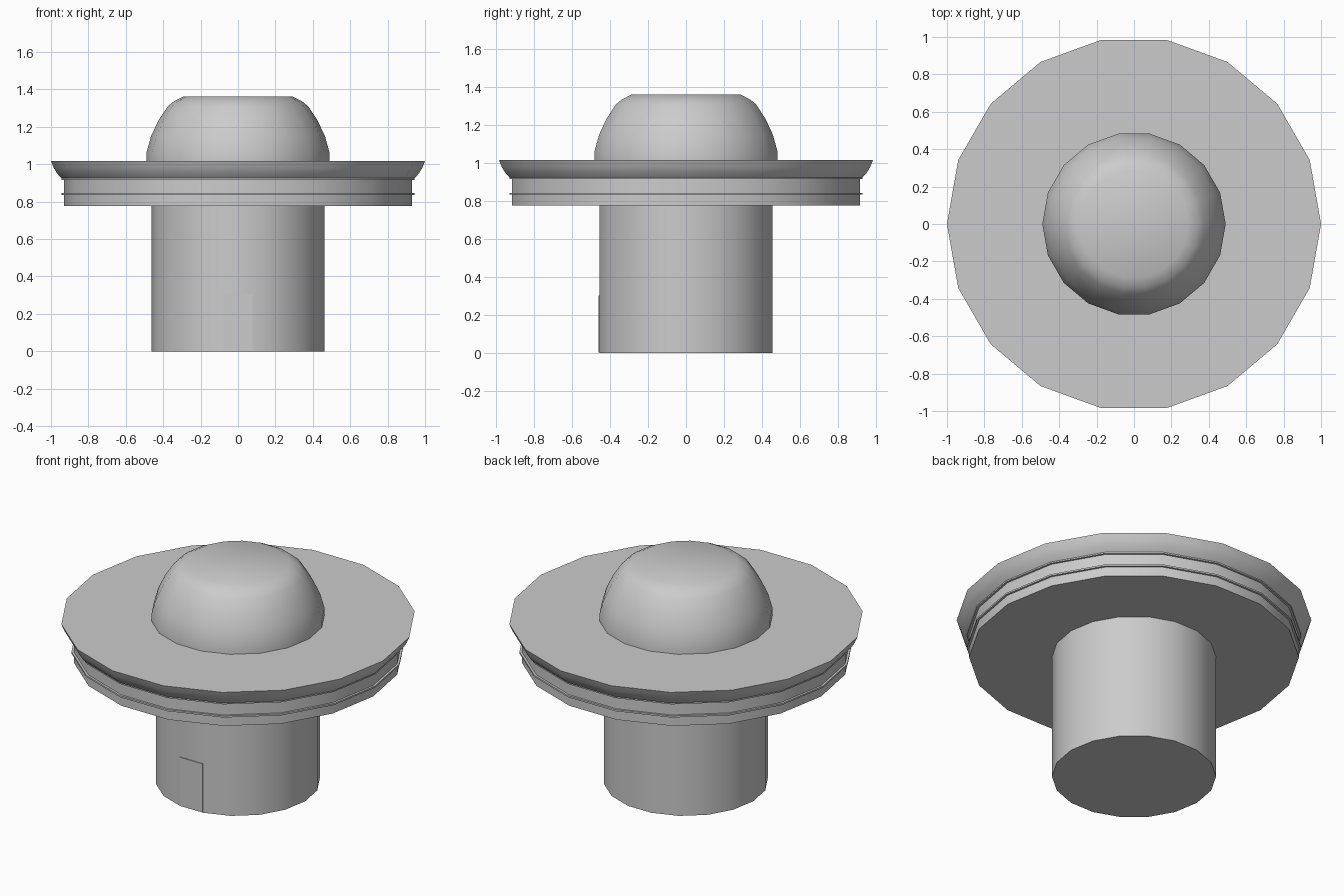
import bpy, bmesh, math

SIDES = 18

cube = bpy.data.objects.get("Cube")
if cube:
    bpy.data.objects.remove(cube, do_unlink=True)

grey = bpy.data.materials.new("light_grey")
grey.use_nodes = True
colour = (0.6, 0.6, 0.6, 1)
grey.diffuse_color = colour
grey.node_tree.nodes["Principled BSDF"].inputs["Base Color"].default_value = colour


def finish(name, bm, angle):
    """Turn the bmesh into a shaded object with the grey material."""
    bmesh.ops.recalc_face_normals(bm, faces=bm.faces)
    mesh = bpy.data.meshes.new(name)
    bm.to_mesh(mesh)
    bm.free()
    mesh.materials.append(grey)
    obj = bpy.data.objects.new(name, mesh)
    bpy.context.collection.objects.link(obj)
    bpy.ops.object.select_all(action='DESELECT')
    bpy.context.view_layer.objects.active = obj
    obj.select_set(True)
    bpy.ops.object.shade_smooth_by_angle(angle=math.radians(angle))
    return obj


def lathe(name, profile, angle=35):
    """Closed solid turned from (radius, height) points."""
    bm = bmesh.new()
    rings = []
    for r, z in profile:
        steps = [2 * math.pi * i / SIDES for i in range(SIDES)]
        rings.append([bm.verts.new((r * math.cos(a), r * math.sin(a), z)) for a in steps])
    for low, high in zip(rings, rings[1:]):
        for i in range(SIDES):
            j = (i + 1) % SIDES
            bm.faces.new((low[i], low[j], high[j], high[i]))
    bm.faces.new(rings[0])
    bm.faces.new(rings[-1])
    return finish(name, bm, angle)


# Cylindrical base
lathe("base_column", [(0.463, 0), (0.463, 0.79)])

# Platform drum with two thin ridges
lathe("platform_drum", [(0.93, 0.777), (0.93, 0.93)])
for name, z in (("lower_ridge", 0.84), ("upper_ridge", 0.922)):
    lathe(name, [(0.943, z - 0.005), (0.943, z + 0.005)])

# Flared rim closed by the flat deck
lathe("flared_deck", [(0.94, 0.922), (0.965, 0.948), (0.985, 0.98), (1.0, 1.018)])

# Rounded dome with a softly shaded flat crown
lathe("dome", [(0.49, 1.0), (0.49, 1.06), (0.465, 1.15), (0.425, 1.235),
               (0.375, 1.31), (0.345, 1.335), (0.29, 1.363)], 70)

# Door plate on the front face of the base
bm = bmesh.new()
bmesh.ops.create_cube(bm, size=1)
for v in bm.verts:
    v.co = (v.co.x * 0.155, v.co.y * 0.009 - 0.4565, v.co.z * 0.3 + 0.155)
finish("door", bm, 30)
